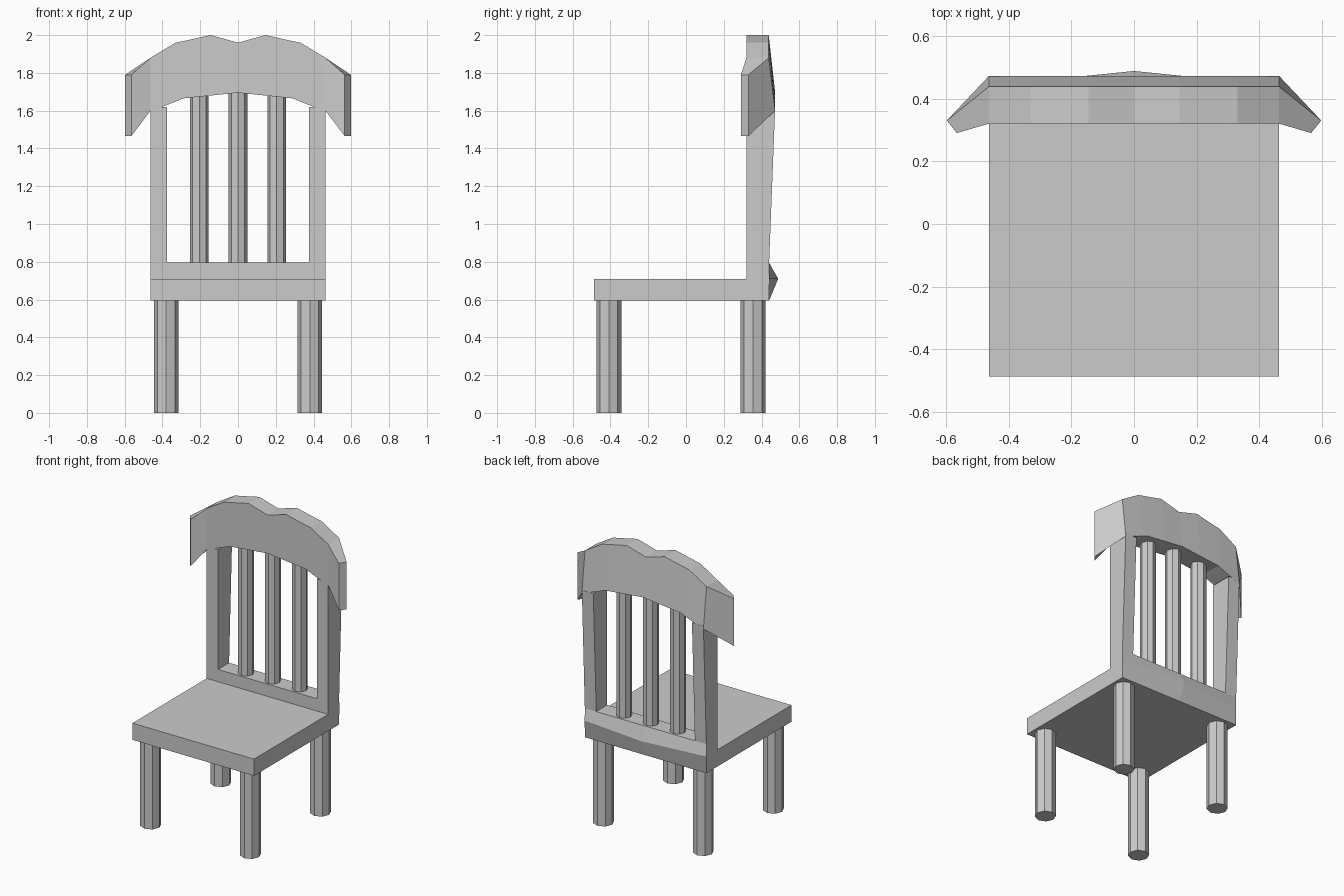
import bpy, bmesh

if "Cube" in bpy.data.objects:
    bpy.data.objects.remove(bpy.data.objects["Cube"])


def loft(name, sections, cap_start=True, cap_end=True, mirror=True):
    """Skin a run of equal-sized cross-sections, optionally mirrored over x = 0."""
    bm = bmesh.new()
    rings = [[bm.verts.new(p) for p in s] for s in sections]
    n = len(rings[0])
    for a, b in zip(rings, rings[1:]):
        for i in range(n):
            j = (i + 1) % n
            bm.faces.new((a[i], a[j], b[j], b[i]))
    if cap_start:
        bm.faces.new(rings[0])
    if cap_end:
        bm.faces.new(rings[-1])
    bmesh.ops.recalc_face_normals(bm, faces=bm.faces)
    # an open centre ring can confuse the normals, so orient by the end cap
    if cap_end:
        bm.faces.ensure_lookup_table()
        cap = bm.faces[-1]
        centre = sum((v.co for v in rings[0]), start=cap.normal * 0) / n
        if cap.normal.dot(cap.calc_center_median() - centre) < 0:
            bmesh.ops.reverse_faces(bm, faces=bm.faces)
    mesh = bpy.data.meshes.new(name)
    bm.to_mesh(mesh)
    bm.free()
    obj = bpy.data.objects.new(name, mesh)
    bpy.context.collection.objects.link(obj)
    if mirror:
        add_mirror(obj)
    return obj


def add_mirror(obj):
    mod = obj.modifiers.new("Mirror", 'MIRROR')
    pivot = bpy.data.objects.get("centre_pivot")
    if pivot is None:
        pivot = bpy.data.objects.new("centre_pivot", None)
        pivot.hide_render = True
        bpy.context.collection.objects.link(pivot)
    mod.mirror_object = pivot


def rod(name, x, y, z0, z1, radius, mirror):
    bpy.ops.mesh.primitive_cylinder_add(vertices=8, radius=radius, depth=z1 - z0,
                                        location=(x, y, (z0 + z1) / 2))
    obj = bpy.context.object
    obj.name = name
    if mirror:
        add_mirror(obj)


W = 0.463             # half width of the seat
FRONT, BACK = 0.32, 0.44
LEAN = 0.472          # rear depth of the backrest at its top


def rect(x0, x1, y0, y1, z):
    return [(x0, y0, z), (x1, y0, z), (x1, y1, z), (x0, y1, z)]


# seat slab
loft("seat", [rect(-W, W, -0.487, FRONT, z) for z in (0.595, 0.71)], mirror=False)

# legs
rod("front_leg", 0.38, -0.408, 0, 0.6, 0.066, True)
rod("back_leg", 0.38, 0.355, 0, 0.6, 0.066, True)

# lower back rail, swelling to a ridge at the middle of its rear face
loft("lower_back_rail",
     [[(x, FRONT, 0.595), (x, BACK, 0.595), (x, ridge, 0.71),
       (x, BACK, 0.795), (x, FRONT, 0.795)]
      for x, ridge in ((0, 0.488), (W, 0.441))], cap_start=False)

# side posts, growing deeper towards the top
loft("side_post", [rect(0.376, W, FRONT, BACK, 0.795),
                   rect(0.376, W, FRONT, LEAN, 1.62)])

# spindles
rod("side_spindle", 0.205, 0.38, 0.79, 1.70, 0.05, True)
rod("middle_spindle", 0, 0.38, 0.79, 1.71, 0.05, False)

# crest rail: x, underside z, top z from the centre dip to the shoulder
crest = [(0, 1.695, 1.96), (0.145, 1.68, 2.0), (0.29, 1.665, 1.968),
         (0.33, 1.648, 1.96), (0.376, 1.63, 1.933), (W, 1.60, 1.88)]
sections = [[(x, FRONT, lo), (x, LEAN, lo), (x, 0.438, hi), (x, FRONT, hi)]
            for x, lo, hi in crest]
# wing swept forward and down
sections.append([(0.565, 0.29, 1.465), (0.597, 0.33, 1.465),
                 (0.597, 0.33, 1.79), (0.565, 0.29, 1.79)])
loft("crest_rail", sections, cap_start=False)
